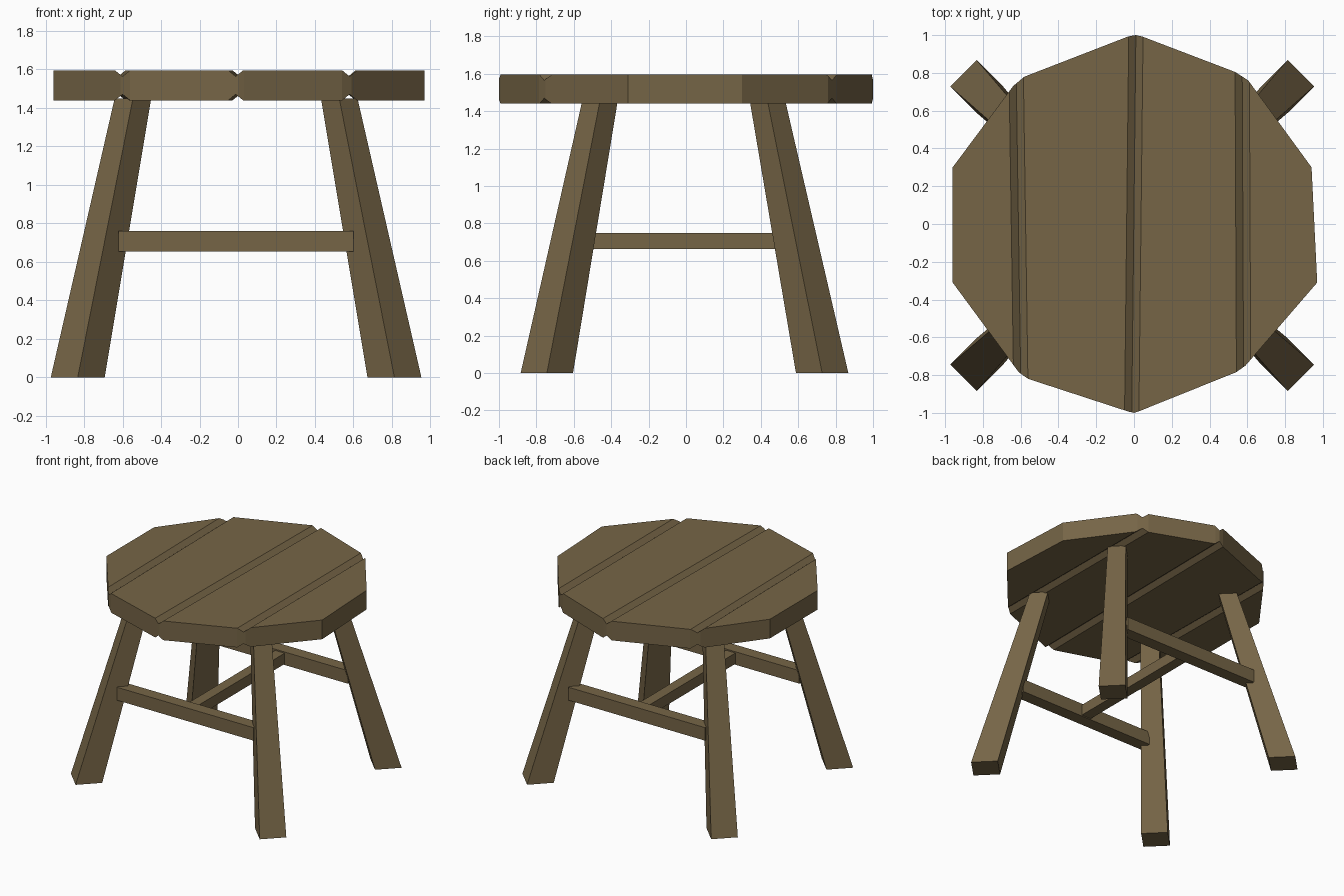
import bpy, bmesh
from mathutils import Vector

if "Cube" in bpy.data.objects:
    bpy.data.objects.remove(bpy.data.objects["Cube"])

wood = bpy.data.materials.new("brown wood")
wood.diffuse_color = (0.18, 0.13, 0.062, 1)
wood.use_nodes = True
wood.node_tree.nodes["Principled BSDF"].inputs["Base Color"].default_value = wood.diffuse_color


def finish(bm, name):
    bmesh.ops.recalc_face_normals(bm, faces=bm.faces)
    mesh = bpy.data.meshes.new(name)
    bm.to_mesh(mesh)
    bm.free()
    mesh.materials.append(wood)
    obj = bpy.data.objects.new(name, mesh)
    bpy.context.collection.objects.link(obj)


def loft(bm, low, high):
    """Closed solid between two matching rings of points."""
    a = [bm.verts.new(p) for p in low]
    b = [bm.verts.new(p) for p in high]
    bm.faces.new(a[::-1])
    bm.faces.new(b)
    for i in range(len(a)):
        j = (i + 1) % len(a)
        bm.faces.new((a[i], a[j], b[j], b[i]))


def cut(bm, co, no):
    """Slice away everything beyond a plane and cap the hole."""
    geom = bm.verts[:] + bm.edges[:] + bm.faces[:]
    bmesh.ops.bisect_plane(bm, geom=geom, dist=1e-5, plane_co=co, plane_no=no, clear_outer=True)
    rim = [e for e in bm.edges if e.is_boundary]
    if rim:
        bmesh.ops.edgeloop_fill(bm, edges=rim)


# Seat: one rough round outline, split into four planks with bevelled seams
Z0, Z1 = 1.44, 1.595
OUTLINE = [(-0.96, 0.30), (-0.96, -0.31), (-0.61, -0.785), (-0.56, -0.82),
           (-0.03, -0.993), (0.0, -1.0), (0.03, -0.99), (0.54, -0.785), (0.59, -0.75),
           (0.97, -0.31), (0.94, 0.30), (0.605, 0.76), (0.535, 0.805),
           (0.045, 0.992), (0.01, 1.0), (-0.03, 0.993), (-0.58, 0.78), (-0.64, 0.73)]
SEAMS = [((-0.60, -0.80), (-0.623, 0.75)),
         ((-0.012, -1.0), (0.01, 1.0)),
         ((0.58, -0.76), (0.573, 0.77))]
DEPTH, WIDTH = 0.031, 0.038


def trim(bm, seam, side):
    a, b = Vector(seam[0]), Vector(seam[1])
    d = (b - a).normalized()
    n = Vector((d.y, -d.x, 0)) * side
    cut(bm, (a.x, a.y, 0), n)
    up = Vector((0, 0, 1))
    cut(bm, (a.x, a.y, Z1 - DEPTH), n * DEPTH + up * WIDTH)
    cut(bm, (a.x, a.y, Z0 + DEPTH), n * DEPTH - up * WIDTH)


for i in range(4):
    bm = bmesh.new()
    loft(bm, [(x, y, Z0) for x, y in OUTLINE], [(x, y, Z1) for x, y in OUTLINE])
    if i > 0:
        trim(bm, SEAMS[i - 1], -1)
    if i < 3:
        trim(bm, SEAMS[i], 1)
    finish(bm, f"seat_plank_{i + 1}")


# Legs: tapered, splayed square posts turned 45 degrees
def diamond(x, y, z, r):
    return [(x + r, y, z), (x, y + r, z), (x - r, y, z), (x, y - r, z)]


for xname, xf, xt in (("left", -0.833, -0.546), ("right", 0.813, 0.526)):
    for yname, yf, yt in (("front", -0.744, -0.461), ("back", 0.728, 0.437)):
        bm = bmesh.new()
        loft(bm, diamond(xf, yf, 0, 0.14), diamond(xt, yt, 1.45, 0.095))
        finish(bm, f"{yname}_{xname}_leg")


# Stretchers: two side-to-side bars joined by a middle bar
def bar(name, x, y, z):
    bm = bmesh.new()
    ring = [(x[0], y[0]), (x[1], y[0]), (x[1], y[1]), (x[0], y[1])]
    loft(bm, [(*p, z[0]) for p in ring], [(*p, z[1]) for p in ring])
    finish(bm, name)


bar("front_stretcher", (-0.62, 0.60), (-0.66, -0.56), (0.655, 0.76))
bar("back_stretcher", (-0.62, 0.60), (0.545, 0.645), (0.655, 0.76))
bar("middle_stretcher", (-0.05, 0.035), (-0.58, 0.565), (0.663, 0.75))
